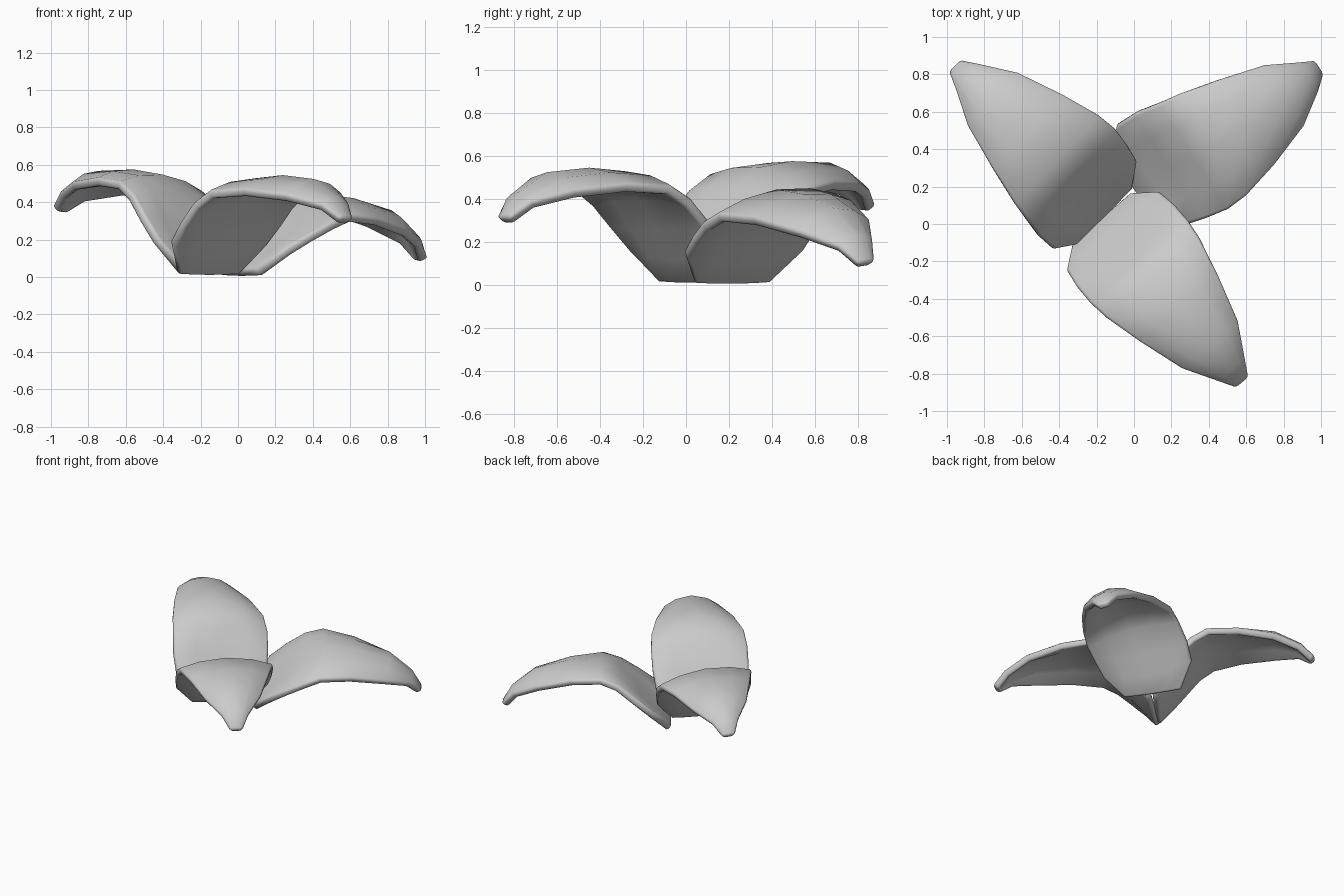
import bpy
from math import radians
from mathutils import Matrix, Vector

cube = bpy.data.objects.get("Cube")
if cube:
    bpy.data.objects.remove(cube, do_unlink=True)

grey = bpy.data.materials.new("soft grey")
grey.use_nodes = True
colour = (0.6, 0.6, 0.6, 1)
grey.diffuse_color = colour
grey.node_tree.nodes["Principled BSDF"].inputs["Base Color"].default_value = colour

# Petal stations: distance along, half width, height at middle, height at rim
STATIONS = [
    (0.01, 0.205, 0.02, 0.025),
    (0.10, 0.325, 0.13, 0.18),
    (0.20, 0.34, 0.27, 0.28),
    (0.31, 0.34, 0.42, 0.38),
    (0.42, 0.325, 0.505, 0.44),
    (0.63, 0.27, 0.52, 0.45),
    (0.88, 0.19, 0.50, 0.42),
    (1.05, 0.09, 0.41, 0.37),
    (1.14, 0.04, 0.30, 0.30),
]
ACROSS = [-1, -0.55, 0, 0.55, 1]


def petal(name, base, heading, pitch, roll):
    """A thin arched leaf growing from its base, twisting into its roll."""
    place = (Matrix.Translation(Vector(base))
             @ Matrix.Rotation(radians(heading), 4, 'Z')
             @ Matrix.Rotation(radians(-pitch), 4, 'Y'))
    verts = []
    for u, half, mid, rim in STATIONS:
        twist = Matrix.Rotation(radians(roll) * min(1, u / 0.3), 4, 'X')
        for t in ACROSS:
            point = Vector((u, half * t, rim + (mid - rim) * (1 - t * t)))
            verts.append(place @ twist @ point)
    n = len(ACROSS)
    faces = [(r * n + c, (r + 1) * n + c, (r + 1) * n + c + 1, r * n + c + 1)
             for r in range(len(STATIONS) - 1) for c in range(n - 1)]
    mesh = bpy.data.meshes.new(name)
    mesh.from_pydata(verts, [], faces)
    mesh.materials.append(grey)
    obj = bpy.data.objects.new(name, mesh)
    bpy.context.collection.objects.link(obj)

    # Thickness with a rounded rim
    solid = obj.modifiers.new("thickness", 'SOLIDIFY')
    solid.thickness = 0.05
    solid.offset = 0
    bevel = obj.modifiers.new("rounded rim", 'BEVEL')
    bevel.width = 0.017
    bevel.segments = 2
    bevel.limit_method = 'ANGLE'
    bevel.angle_limit = radians(60)
    bevel.use_clamp_overlap = False

    bpy.ops.object.select_all(action='DESELECT')
    obj.select_set(True)
    bpy.context.view_layer.objects.active = obj
    bpy.ops.object.shade_smooth_by_angle(angle=radians(60))


petal("front_petal", (-0.17, 0.03, 0), -49.5, 0, 0)
petal("back_right_petal", (-0.155, 0.045, 0), 136.5, 3, 5)
petal("back_left_petal", (-0.015, 0.20, 0), 34.5, -10, 8)
